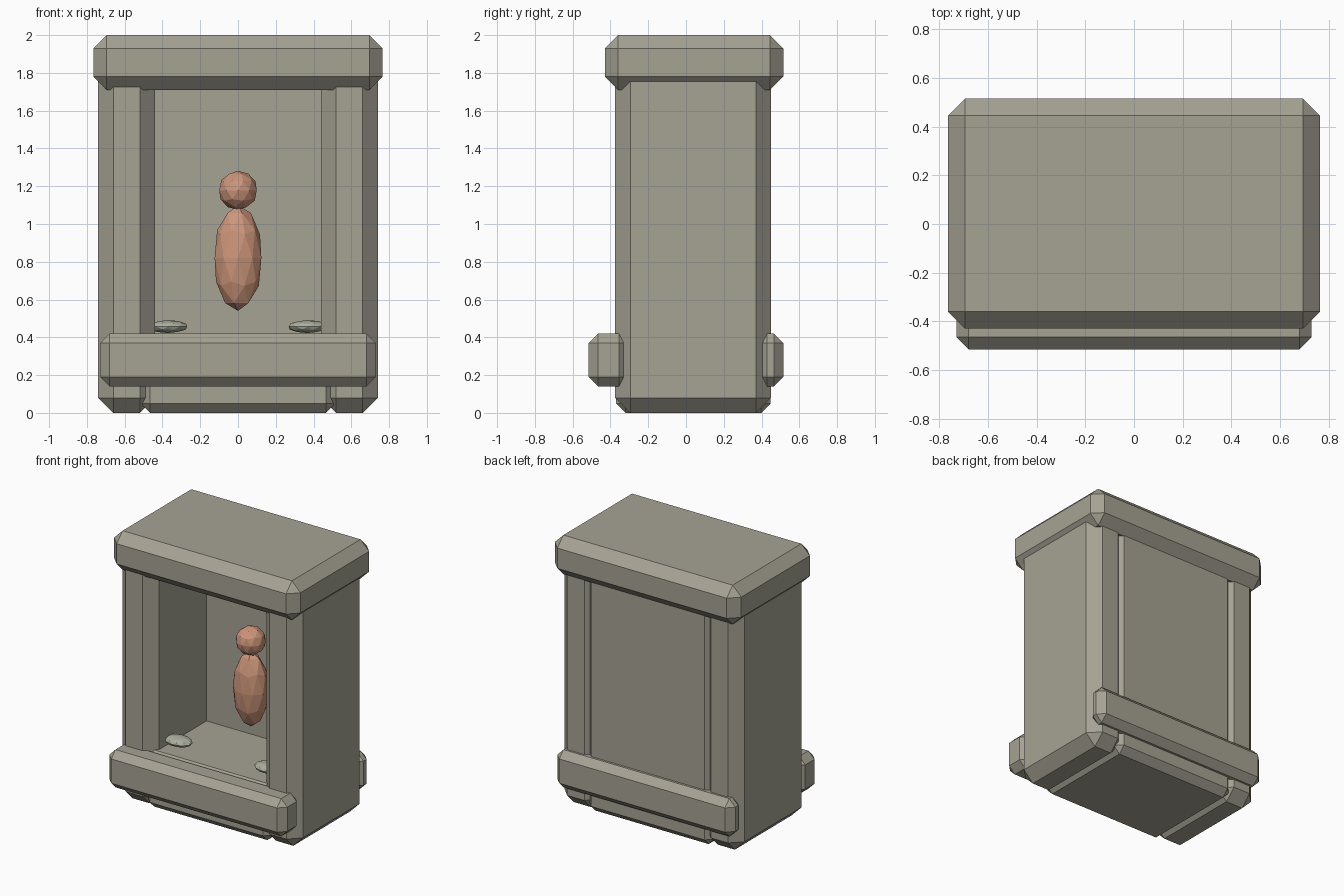
import bpy
import bmesh
from mathutils import Vector

old = bpy.data.objects.get("Cube")
if old:
    bpy.data.objects.remove(old, do_unlink=True)


def make_material(name, rgb):
    mat = bpy.data.materials.new(name)
    mat.use_nodes = True
    mat.diffuse_color = (*rgb, 1)
    mat.node_tree.nodes["Principled BSDF"].inputs["Base Color"].default_value = (*rgb, 1)
    return mat


stone = make_material("warm grey stone", (0.38, 0.365, 0.295))
clay = make_material("terracotta clay", (0.60, 0.30, 0.19))
pebble = make_material("pale green grey", (0.40, 0.42, 0.34))


def add_object(name, bm, mat):
    mesh = bpy.data.meshes.new(name)
    bm.to_mesh(mesh)
    bm.free()
    mesh.materials.append(mat)
    obj = bpy.data.objects.new(name, mesh)
    bpy.context.collection.objects.link(obj)
    return obj


def chamfered_block(name, low, high, chamfer, mat=stone):
    low, high = Vector(low), Vector(high)
    bm = bmesh.new()
    bmesh.ops.create_cube(bm, size=1)
    for v in bm.verts:
        v.co = (low + high) / 2 + v.co * (high - low)
    if chamfer:
        bmesh.ops.bevel(bm, geom=bm.edges[:], offset=chamfer, segments=1,
                        affect='EDGES', profile=0.5)
    return add_object(name, bm, mat)


def faceted_ball(name, centre, radii, mat):
    bm = bmesh.new()
    bmesh.ops.create_icosphere(bm, subdivisions=2, radius=1)
    for v in bm.verts:
        v.co = Vector(centre) + v.co * Vector(radii)
    return add_object(name, bm, mat)


# Shell: side walls, back panel, floor and lid
chamfered_block("left_wall", (0.44, -0.375, 0), (0.74, 0.45, 1.86), 0.08)
chamfered_block("right_wall", (-0.74, -0.375, 0), (-0.44, 0.45, 1.86), 0.08)
chamfered_block("back_panel", (-0.515, 0.26, 0), (0.515, 0.448, 1.86), 0.05)
chamfered_block("floor", (-0.515, -0.37, 0), (0.515, 0.40, 0.42), 0.05)
chamfered_block("lid", (-0.765, -0.43, 1.71), (0.765, 0.515, 2), 0.07)

# Rails across the base
chamfered_block("front_rail", (-0.73, -0.515, 0.14), (0.73, -0.305, 0.42), 0.05)
chamfered_block("back_rail", (-0.73, 0.38, 0.14), (0.73, 0.515, 0.42), 0.05)

# Figure in the niche
faceted_ball("figure_body", (0, 0.15, 0.82), (0.13, 0.105, 0.28), clay)
faceted_ball("figure_head", (0, 0.15, 1.178), (0.104, 0.104, 0.104), clay)

# Offering dishes on the floor
for side, x in (("left", 0.37), ("right", -0.37)):
    faceted_ball(side + "_offering", (x, -0.17, 0.457), (0.107, 0.075, 0.034), pebble)
